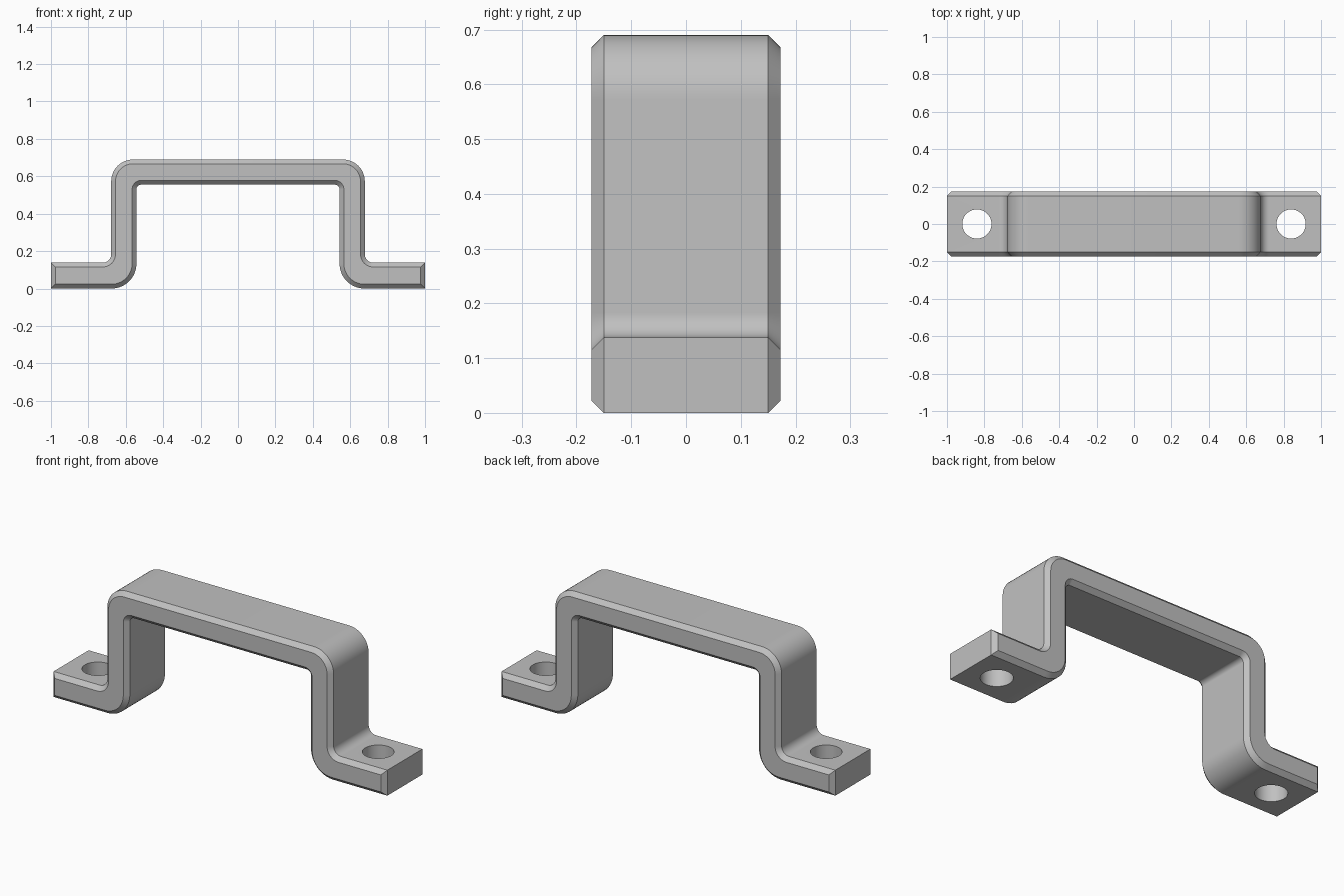
import bpy, bmesh, math
from mathutils import Vector

cube = bpy.data.objects.get("Cube")
if cube:
    bpy.data.objects.remove(cube, do_unlink=True)

HALF_WIDTH = 0.173
CHAMFER = 0.023
HOLE_X, HOLE_R = 0.84, 0.078
ARC_STEPS = 12

# Right half of the strap outline, clockwise: x, z, bend radius
RIGHT = [
    (0.678, 0.69, 0.117),
    (0.678, 0.138, 0.045),
    (1.0, 0.138, 0),
    (1.0, 0.0, 0),
    (0.543, 0.0, 0.133),
    (0.543, 0.555, 0.025),
]
OUTLINE = RIGHT + [(-x, z, r) for x, z, r in reversed(RIGHT)]


def rounded_outline(inset):
    """Outline moved inward by inset, with concentric rounded bends."""
    points = []
    count = len(OUTLINE)
    for i, (x, z, radius) in enumerate(OUTLINE):
        corner = Vector((x, z))
        d1 = (corner - Vector(OUTLINE[i - 1][:2])).normalized()
        d2 = (Vector(OUTLINE[(i + 1) % count][:2]) - corner).normalized()
        n1, n2 = Vector((d1.y, -d1.x)), Vector((d2.y, -d2.x))
        corner += inset * (n1 + n2)
        if radius == 0:
            points.append(corner)
            continue
        side = 1 if d1.cross(d2) < 0 else -1
        r = radius - side * inset
        centre = corner + side * r * (n1 + n2)
        for k in range(ARC_STEPS + 1):
            t = math.pi / 2 * k / ARC_STEPS
            points.append(centre - side * r * (math.cos(t) * n1 + math.sin(t) * n2))
    return points


# Handle: four outline rings across the width, chamfered front and back
bm = bmesh.new()
rings = []
for y, inset in ((-HALF_WIDTH, CHAMFER), (CHAMFER - HALF_WIDTH, 0),
                 (HALF_WIDTH - CHAMFER, 0), (HALF_WIDTH, CHAMFER)):
    rings.append([bm.verts.new((p.x, y, p.y)) for p in rounded_outline(inset)])
for a, b in zip(rings, rings[1:]):
    for i in range(len(a)):
        bm.faces.new((a[i - 1], a[i], b[i], b[i - 1]))
bm.faces.new(rings[0])
bm.faces.new(rings[-1])
bmesh.ops.recalc_face_normals(bm, faces=bm.faces[:])
mesh = bpy.data.meshes.new("pull_handle")
bm.to_mesh(mesh)
bm.free()
handle = bpy.data.objects.new("pull_handle", mesh)
bpy.context.collection.objects.link(handle)

# Metal colour
metal = bpy.data.materials.new("plain_grey")
metal.use_nodes = True
GREY = (0.53, 0.53, 0.53, 1)
metal.diffuse_color = GREY
metal.node_tree.nodes["Principled BSDF"].inputs["Base Color"].default_value = GREY
mesh.materials.append(metal)

# Screw holes through both feet
for sign, name in ((1, "left"), (-1, "right")):
    bpy.ops.mesh.primitive_cylinder_add(vertices=48, radius=HOLE_R, depth=0.4,
                                        location=(sign * HOLE_X, 0, 0.07))
    cutter = bpy.context.object
    cutter.name = name + "_hole_cutter"
    cutter.hide_render = True
    cutter.data.materials.append(metal)
    cut = handle.modifiers.new(name + "_hole", "BOOLEAN")
    cut.operation = "DIFFERENCE"
    cut.solver = "EXACT"
    cut.object = cutter
    bpy.context.view_layer.objects.active = handle
    bpy.ops.object.modifier_apply(modifier=cut.name)
    bpy.data.objects.remove(cutter, do_unlink=True)

# Smooth bends and holes, sharp chamfers
bpy.ops.object.select_all(action="DESELECT")
handle.select_set(True)
bpy.context.view_layer.objects.active = handle
bpy.ops.object.shade_smooth_by_angle(angle=math.radians(30))
